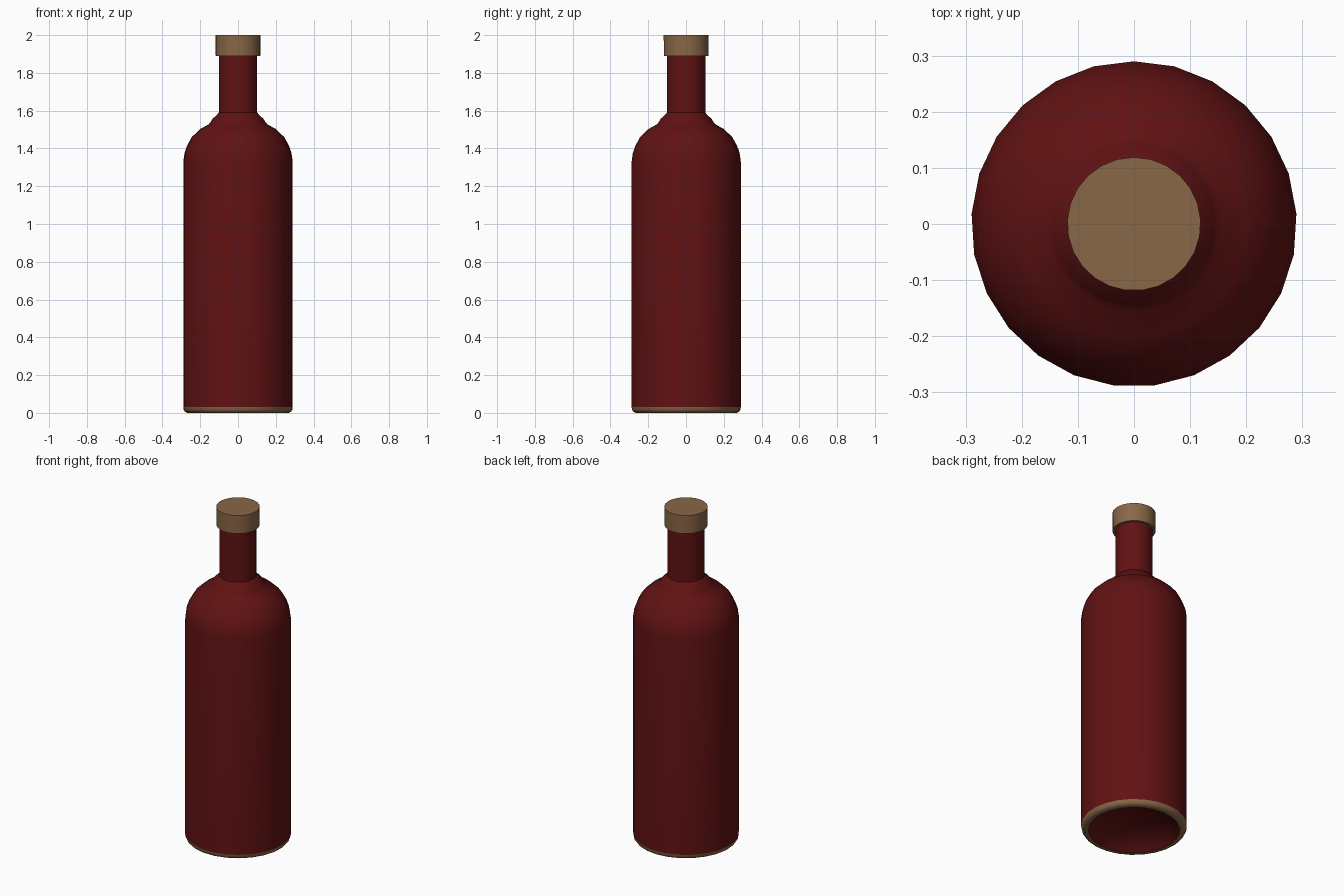
import bpy, bmesh, math

if "Cube" in bpy.data.objects:
    bpy.data.objects.remove(bpy.data.objects["Cube"])

SIDES = 25


def material(name, rgb):
    m = bpy.data.materials.new(name)
    m.diffuse_color = (*rgb, 1)
    m.use_nodes = True
    m.node_tree.nodes["Principled BSDF"].inputs["Base Color"].default_value = m.diffuse_color
    return m


red = material("dark red glass", (0.118, 0.006, 0.0065))
tan = material("tan cork", (0.25, 0.135, 0.063))


def lathe(name, profile, mat, cap_first=False, cap_last=False, angle=35):
    """Spin (radius, height) points about z, first vertex towards +y."""
    bm = bmesh.new()
    rings = []
    for r, z in profile:
        ring = []
        for i in range(SIDES):
            a = math.pi / 2 + 2 * math.pi * i / SIDES
            ring.append(bm.verts.new((r * math.cos(a), r * math.sin(a), z)))
        rings.append(ring)
    for low, high in zip(rings, rings[1:]):
        for i in range(SIDES):
            j = (i + 1) % SIDES
            bm.faces.new((low[i], low[j], high[j], high[i]))
    if cap_first:
        bm.faces.new(rings[0][::-1])
    if cap_last:
        bm.faces.new(rings[-1])
    mesh = bpy.data.meshes.new(name)
    bm.to_mesh(mesh)
    bm.free()
    mesh.materials.append(mat)
    ob = bpy.data.objects.new(name, mesh)
    bpy.context.collection.objects.link(ob)
    bpy.ops.object.select_all(action='DESELECT')
    ob.select_set(True)
    bpy.context.view_layer.objects.active = ob
    bpy.ops.object.shade_smooth_by_angle(angle=math.radians(angle))
    return ob


# Body with rounded shoulder and small collar at the neck
lathe("body", [(0.29, 0.03), (0.29, 1.33), (0.284, 1.375), (0.27, 1.415),
               (0.245, 1.46), (0.20, 1.503), (0.155, 1.528), (0.143, 1.543),
               (0.135, 1.557), (0.115, 1.575), (0.10, 1.592)], red)

# Straight neck
lathe("neck", [(0.102, 1.57), (0.102, 1.90)], red)

# Rounded base rim
lathe("base_rim", [(0.25, 0.0), (0.268, 0.0), (0.281, 0.006),
                   (0.288, 0.016), (0.29, 0.03)], tan, angle=60)

# Hollow underside, rising to a small flat disc
lathe("base_hollow", [(0.04, 0.074), (0.13, 0.06), (0.21, 0.032), (0.25, 0.0)],
      red, cap_first=True)

# Stopper
lathe("stopper", [(0.118, 1.89), (0.119, 2.0)], tan,
      cap_first=True, cap_last=True)
